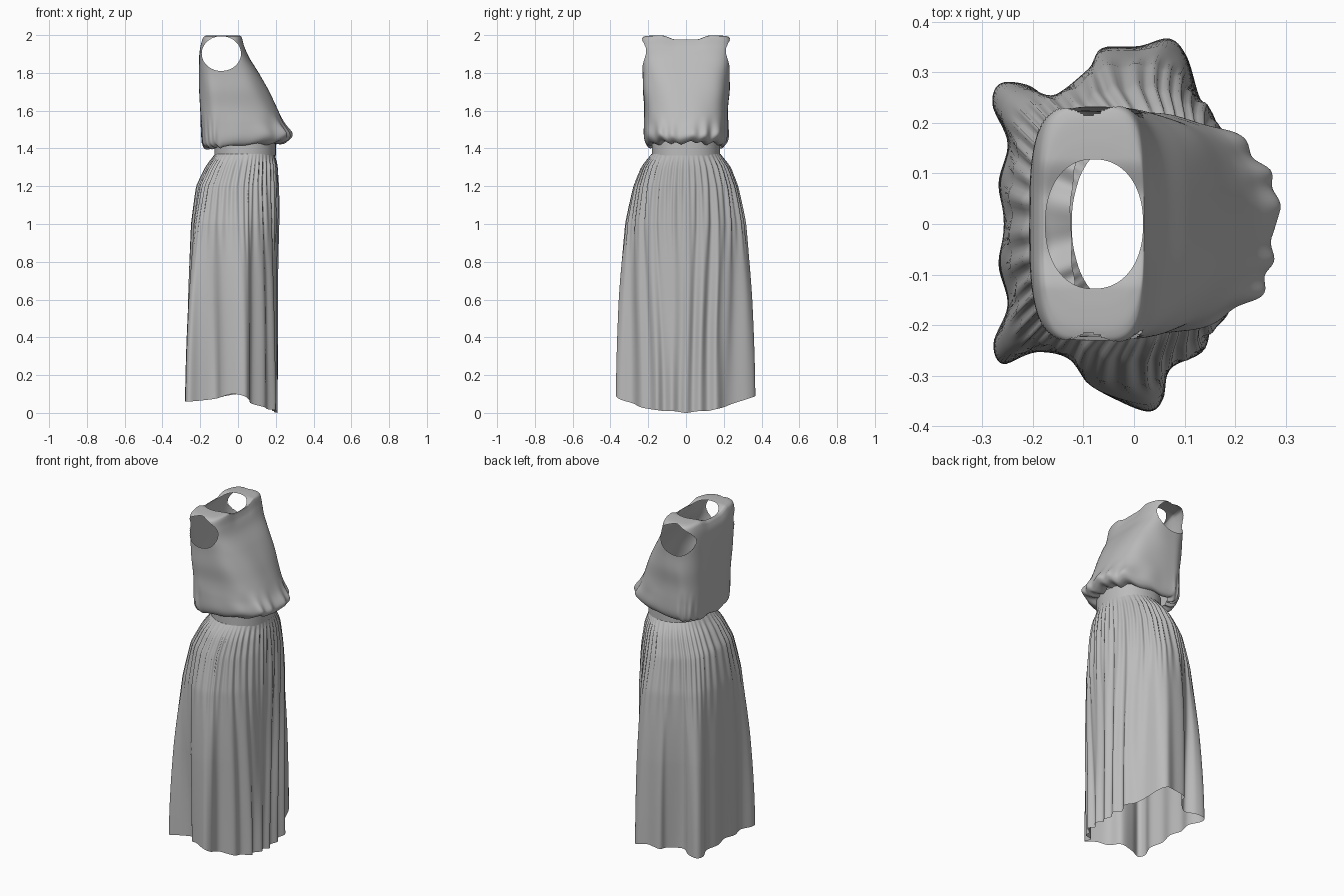
import bpy, bmesh, math
from math import sin, cos, pi

old = bpy.data.objects.get("Cube")
if old:
    bpy.data.objects.remove(old, do_unlink=True)

fabric = bpy.data.materials.new("grey fabric")
fabric.use_nodes = True
GREY = (0.5, 0.5, 0.5, 1)
fabric.diffuse_color = GREY
fabric.node_tree.nodes["Principled BSDF"].inputs["Base Color"].default_value = GREY

SEG = 224


def spline(keys, u, closed=False):
    """Catmull-Rom through tuples, u in 0..1."""
    n = len(keys)
    f = u * (n if closed else n - 1)
    i = int(f) if closed else min(int(f), n - 2)
    t = f - i
    pick = (lambda k: keys[k % n]) if closed else (lambda k: keys[max(0, min(n - 1, k))])
    a, b, c, d = (pick(i + k) for k in (-1, 0, 1, 2))
    return [q + 0.5 * t * (r - p + t * (2 * p - 5 * q + 4 * r - s + t * (3 * (q - r) + s - p)))
            for p, q, r, s in zip(a, b, c, d)]


def oval(ang, cx, back, front, half, n):
    """Superellipse point with separate front and back depths."""
    c, s = cos(ang), sin(ang)
    px = math.copysign(abs(c) ** (2 / n), c)
    py = math.copysign(abs(s) ** (2 / n), s)
    return cx + px * ((front - cx) if c > 0 else (cx - back)), py * half


def smooth(a, b, x):
    t = max(0, min(1, (x - a) / (b - a)))
    return t * t * (3 - 2 * t)


def sheet(name, rows, point, trim=None):
    """Tube of cloth: point(u, v) over SEG columns and rows."""
    bm = bmesh.new()
    grid = [[bm.verts.new(point(i / SEG, j / rows)) for i in range(SEG)] for j in range(rows + 1)]
    for lo, hi in zip(grid, grid[1:]):
        for i in range(SEG):
            k = (i + 1) % SEG
            bm.faces.new((lo[i], lo[k], hi[k], hi[i]))
    if trim:
        trim(bm)
    mesh = bpy.data.meshes.new(name)
    bm.to_mesh(mesh)
    bm.free()
    obj = bpy.data.objects.new(name, mesh)
    bpy.context.collection.objects.link(obj)
    mesh.materials.append(fabric)
    for p in mesh.polygons:
        p.use_smooth = True
    return obj


# Skirt: hip rings (z, back, front, half width) draping into a folded hem
HIPS = [(1.37, -.12, .195, .18), (1.3, -.165, .205, .225), (1.2, -.212, .21, .26),
        (1.0, -.24, .213, .3), (.6, -.262, .208, .33), (0, -.27, .2, .345)]
HEM = [(.21, 0, 0), (.19, .035, .005), (.21, .075, .01), (.18, .115, .01), (.2, .16, .02),
       (.16, .2, .03), (.13, .25, .05), (.105, .33, .075), (.07, .367, .09), (.01, .352, .1),
       (-.065, .347, .09), (-.085, .3, .085), (-.15, .243, .075), (-.21, .275, .065),
       (-.265, .278, .06), (-.28, .235, .06), (-.25, .16, .062), (-.268, .08, .065),
       (-.255, 0, .07), (-.268, -.08, .065), (-.25, -.16, .062), (-.278, -.235, .06),
       (-.26, -.277, .06), (-.2, -.255, .065), (-.12, -.25, .075), (-.085, -.315, .085),
       (-.03, -.35, .1), (.03, -.371, .09), (.058, -.345, .07), (.07, -.28, .05),
       (.14, -.24, .03), (.155, -.19, .02), (.2, -.155, .015), (.18, -.115, .01),
       (.21, -.075, .01), (.19, -.035, .005)]


def hip_ring(z):
    for a, b in zip(HIPS, HIPS[1:]):
        if z >= b[0]:
            t = min(1, (a[0] - z) / (a[0] - b[0]))
            return [p + (q - p) * t for p, q in zip(a, b)][1:]
    return HIPS[-1][1:]


def skirt_point(u, v):
    hx, hy, hz = spline(HEM, u, True)
    z = 1.37 + (hz - 1.37) * v
    back, front, half = hip_ring(z)
    cx = (back + front) / 2
    ang = math.atan2(hy / .36, (hx + .03) / .24)
    even = 2 * pi * u
    ang += math.remainder(even - ang, 2 * pi) * (1 - smooth(0, 1, v))
    x, y = oval(ang, cx, back, front, half, 2.2)
    s = smooth(-.1, 1.05, v)
    x, y = x + (hx - x) * s, y + (hy - y) * s
    # fine gathers below the waist, deeper pleats in front
    g = .03 * smooth(0, .04, v) * (1 - smooth(.05, .5, v)) * sin(even * 44 + 2 * sin(even * 5))
    g += .025 * smooth(.05, .2, v) * (1 - smooth(.6, 1, v)) * max(0, cos(even)) * sin(even * 22)
    return x + (x - cx) * g, y * (1 + g), z


sheet("skirt", 64, skirt_point)


# Waistband, rising slightly toward the front
def band_point(u, v):
    a = 2 * pi * u
    x, y = oval(a, .035, -.125, .2, .18, 2.2)
    return x, y, 1.355 + .075 * v + .05 * (x - .035)


sheet("waistband", 4, band_point)

# Bodice: (z, back, front, half width, squareness) from waist tuck to neckline
BODICE = [(1.42, -.125, .195, .175, 2.3), (1.412, -.165, .235, .195, 2.5),
          (1.425, -.187, .268, .212, 2.7), (1.46, -.192, .28, .222, 2.8),
          (1.53, -.197, .243, .223, 2.8), (1.62, -.202, .202, .222, 2.9),
          (1.71, -.206, .16, .23, 3), (1.8, -.207, .11, .23, 3.3), (1.88, -.206, .06, .235, 3.6),
          (1.94, -.2, .035, .238, 4), (1.98, -.19, .024, .235, 4), (1.994, -.182, .021, .215, 3.5),
          (1.998, -.178, .02, .17, 2.8), (1.998, -.175, .018, .128, 2.2)]


def bodice_point(u, v):
    a = 2 * pi * u
    z, back, front, half, n = spline(BODICE, v)
    x, y = oval(a, -.08, back, front, half, n)
    low = 1 - smooth(1.42, 1.6, z)
    # gathered folds and tilted blouson hem, dipped neckline
    fold = low * (.02 * sin(a * 17 + 2 * sin(a * 3)) + .015 * sin(a * 9))
    z += low * (.07 * (x + .05) * (1 - smooth(.2, .3, x) * .3) + .3 * fold)
    z -= .022 * smooth(1.9, 2, z) * (1 - smooth(.05, .13, abs(y)))
    drape = .008 * smooth(1.5, 1.6, z) * (1 - smooth(1.7, 1.85, z)) * sin(a * 7 + z * 9)
    k = 1 + fold + drape
    return -.08 + (x + .08) * k, y * k, z


# Armholes: remove the cloth inside an ellipse and snap the rim to it
def cut_armholes(bm):
    def reach(co):
        return math.hypot((co.x + .088) / .104, (co.z - 1.902) / .092)
    gone = [f for f in bm.faces if abs(f.calc_center_median().y) > .16
            and reach(f.calc_center_median()) < 1]
    rim = {v for f in gone for v in f.verts}
    bmesh.ops.delete(bm, geom=gone, context="FACES")
    for v in rim:
        if v.is_valid:
            r = reach(v.co)
            v.co.x = -.088 + (v.co.x + .088) / r
            v.co.z = 1.902 + (v.co.z - 1.902) / r


sheet("bodice", 104, bodice_point, cut_armholes)
